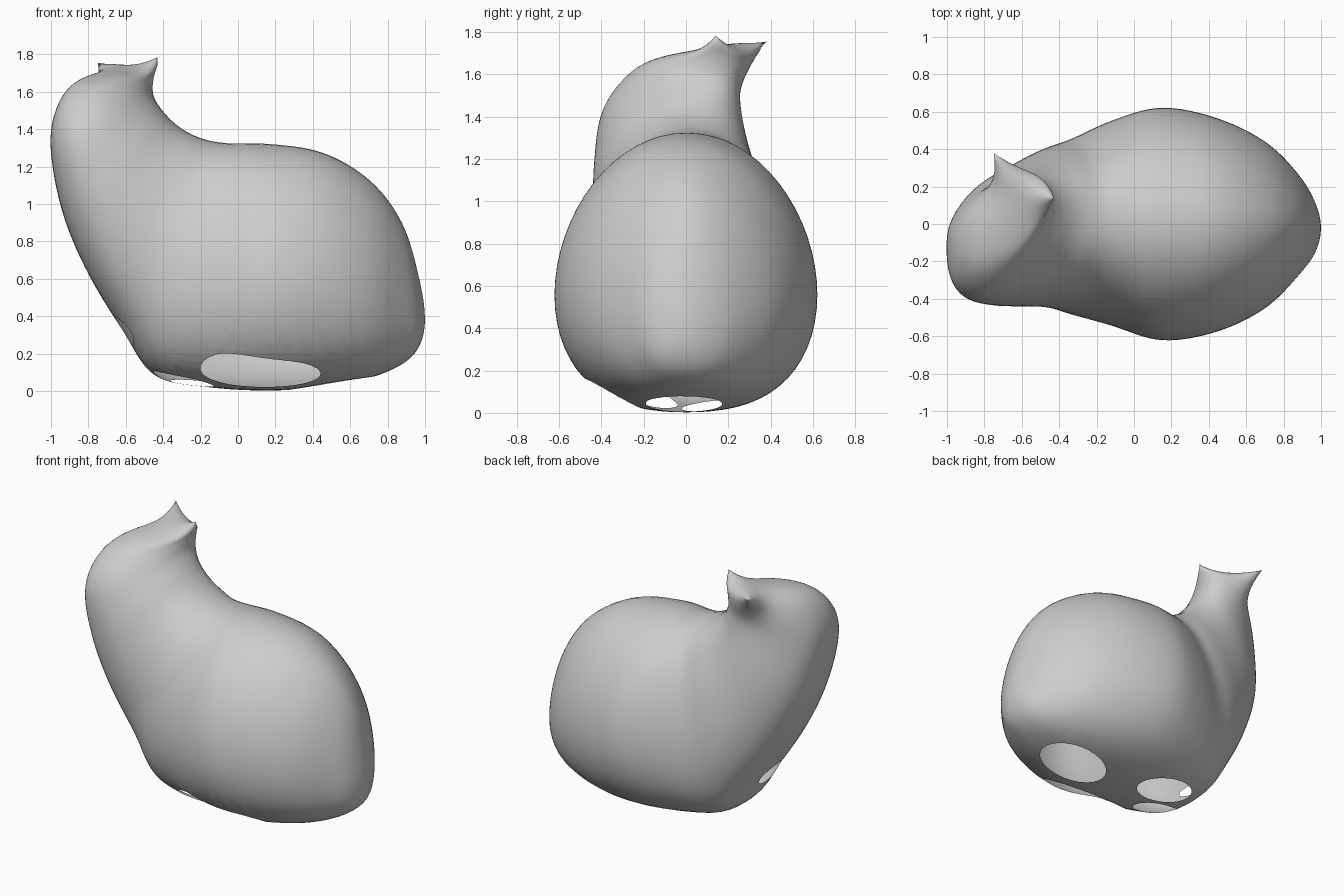
import bpy
import bmesh
import math
from mathutils import Vector

cube = bpy.data.objects.get("Cube")
if cube:
    bpy.data.objects.remove(cube, do_unlink=True)

RING = 64      # points around each cross-section
STEPS = 8      # sections between two key sections

# Key sections from rump to crown: belly x, z | back x, z |
# y of belly end, y of back end | width to -y, +y | roundness
SECTIONS = [
    (1, .4, 1, .4, -.02, -.02, 0, 0, 1),
    (.975, .25, .965, .62, -.02, -.02, .13, .13, 1),
    (.89, .15, .88, .9, 0, 0, .27, .26, 1.1),
    (.71, .07, .71, 1.13, 0, 0, .45, .44, 1.1),
    (.45, .02, .45, 1.285, 0, 0, .58, .57, 1),
    (.15, 0, .15, 1.33, 0, 0, .63, .63, 1),
    (-.18, .02, -.02, 1.33, 0, 0, .55, .56, .9),
    (-.45, .08, -.15, 1.345, 0, 0, .49, .46, .85),
    (-.61, .31, -.25, 1.38, 0, 0, .45, .41, .75),
    (-.8, .62, -.33, 1.43, -.04, .02, .43, .35, .75),
    (-.94, .95, -.4, 1.5, -.07, .05, .42, .29, .75),
    (-1.005, 1.3, -.455, 1.58, -.12, .11, .38, .23, .75),
    (-.97, 1.52, -.47, 1.65, -.12, .14, .29, .22, .85),
    (-.86, 1.66, -.48, 1.7, -.05, .15, .18, .18, 1),
    (-.64, 1.725, -.64, 1.725, .15, .15, 0, 0, 1),
]


def mirrored(row):
    """Section on the far side of a pole, so that the ends close round."""
    bx, bz, tx, tz, yb, yt, wn, wp, power = row
    return (tx, tz, bx, bz, yt, yb, -wp, -wn, power)


def spline(a, b, c, d, t):
    """Smooth curve from b to c for one value of a section."""
    return b + t / 2 * (c - a + t * (2 * a - 5 * b + 4 * c - d
                                     + t * (3 * (b - c) + d - a)))


def section_points(row, egg):
    """Points of one egg-shaped cross-section."""
    bx, bz, tx, tz, yb, yt, wn, wp, power = row
    points = []
    for i in range(RING):
        angle = math.tau * i / RING
        u = (.5 - .5 * math.cos(angle)) ** egg
        side = math.sin(angle)
        if side > 0:
            offset = wp * side ** power
        else:
            offset = -wn * abs(side) ** ((1 + power) / 2)
        y = yb + (yt - yb) * u + offset
        points.append(Vector((bx + (tx - bx) * u, y, bz + (tz - bz) * u)))
    return points


def build_skin(bm):
    """Loft the whole body and head through the key sections."""
    keys = [mirrored(SECTIONS[1]), *SECTIONS, mirrored(SECTIONS[-2])]
    spans = len(SECTIONS) - 1
    rings = []
    for k in range(spans * STEPS + 1):
        span = min(k // STEPS, spans - 1)
        t = k / STEPS - span
        row = [spline(*values, t) for values in zip(*keys[span:span + 4])]
        egg = 1.4 - .4 * k / (spans * STEPS)
        rings.append([bm.verts.new(p) for p in section_points(row, egg)])
    for low, high in zip(rings, rings[1:]):
        for i in range(RING):
            j = (i + 1) % RING
            bm.faces.new((low[i], low[j], high[j], high[i]))
    bmesh.ops.remove_doubles(bm, verts=bm.verts[:], dist=.0005)
    bmesh.ops.recalc_face_normals(bm, faces=bm.faces[:])
    for _ in range(8):
        bmesh.ops.smooth_vert(bm, verts=bm.verts[:], factor=.5,
                              use_axis_x=True, use_axis_y=True,
                              use_axis_z=True)


def pull_ear(bm, tip, radius):
    """Draw the skin out into a pointed ear."""
    root = min(bm.verts, key=lambda v: (v.co - tip).length).co.copy()
    for v in bm.verts:
        reach = 1 - (v.co - root).length / radius
        if reach > 0:
            v.co += (tip - root) * reach ** 4


def cut_opening(bm, centre, across, along, facing):
    """Cut an oval opening; across and along are its half axes."""
    def oval(p):
        d = p - centre
        return math.hypot(d.dot(across) / across.length_squared,
                          d.dot(along) / along.length_squared)

    def near(limit):
        return [f for f in bm.faces
                if oval(f.calc_center_median()) < limit
                and abs((f.calc_center_median() - centre).dot(facing)) < .35
                and f.normal.dot(facing) > 0]

    sides = 28
    for i in range(sides):
        a = math.tau * i / sides
        rim = centre + across * math.cos(a) + along * math.sin(a)
        normal = (across * (math.cos(a) / across.length_squared)
                  + along * (math.sin(a) / along.length_squared))
        faces = near(1.6)
        edges = {e for f in faces for e in f.edges}
        verts = {v for f in faces for v in f.verts}
        bmesh.ops.bisect_plane(bm, geom=[*faces, *edges, *verts],
                               dist=.00001, plane_co=rim,
                               plane_no=normal.normalized())
        bm.normal_update()
    bmesh.ops.delete(bm, geom=near(1), context='FACES')


bm = bmesh.new()
build_skin(bm)

# Two pointed ears
for tip in ((-.43, .14, 1.785), (-.75, .38, 1.755)):
    pull_ear(bm, Vector(tip), .28)
bm.normal_update()

# Oval openings under the body
DOWN = Vector((0, 0, -1))
for x, y, rx, ry in ((.12, -.35, .32, .14), (.5, -.01, .23, .18),
                     (-.29, -.14, .16, .1), (-.16, .11, .2, .13)):
    cut_opening(bm, Vector((x, y, .05)), Vector((rx, 0, 0)),
                Vector((0, ry, 0)), DOWN)

# Oval opening low on the chest
cut_opening(bm, Vector((-.6, -.09, .32)), Vector((0, .14, 0)),
            Vector((0, 0, .075)), Vector((-1, 0, 0)))

mesh = bpy.data.meshes.new("body_shell")
bm.to_mesh(mesh)
bm.free()
mesh.shade_smooth()

# Plain grey surface
grey = bpy.data.materials.new("light_grey")
grey.use_nodes = True
colour = (.61, .61, .61, 1)
grey.diffuse_color = colour
for node in grey.node_tree.nodes:
    if node.type == 'BSDF_PRINCIPLED':
        node.inputs["Base Color"].default_value = colour
mesh.materials.append(grey)

shell = bpy.data.objects.new("body_shell", mesh)
bpy.context.collection.objects.link(shell)
